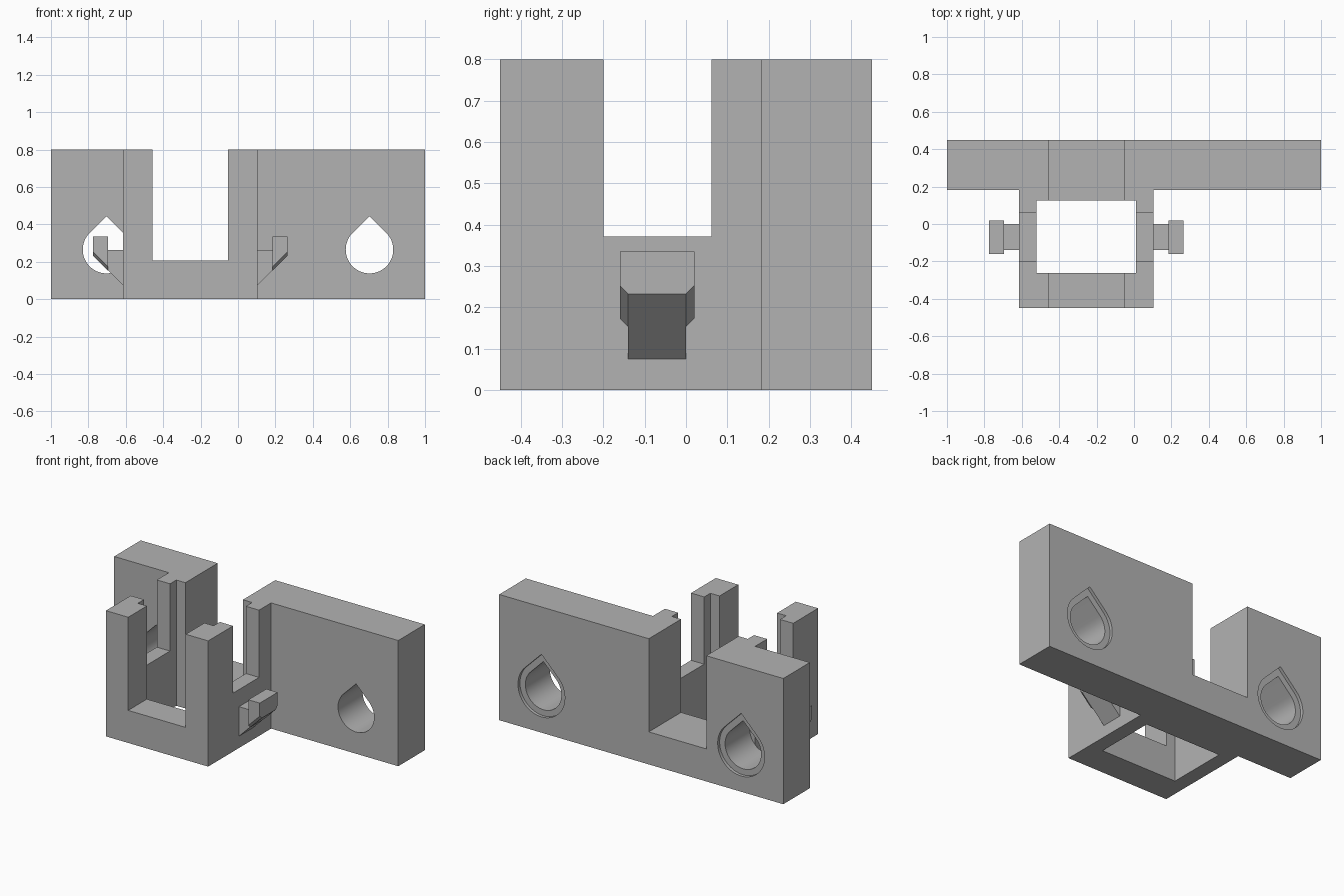
import bpy, bmesh, math

cube = bpy.data.objects.get("Cube")
if cube:
    bpy.data.objects.remove(cube, do_unlink=True)

GREY = (0.45, 0.45, 0.45, 1)
mat = bpy.data.materials.new("matte grey")
mat.use_nodes = True
mat.diffuse_color = GREY
mat.node_tree.nodes["Principled BSDF"].inputs["Base Color"].default_value = GREY


def loft(name, start, end):
    """Solid between two matching loops of 3D points."""
    bm = bmesh.new()
    a = [bm.verts.new(p) for p in start]
    b = [bm.verts.new(p) for p in end]
    bm.faces.new(a)
    bm.faces.new(b)
    for i in range(len(a)):
        j = (i + 1) % len(a)
        bm.faces.new((a[i], a[j], b[j], b[i]))
    bmesh.ops.recalc_face_normals(bm, faces=bm.faces)
    mesh = bpy.data.meshes.new(name)
    bm.to_mesh(mesh)
    bm.free()
    mesh.materials.append(mat)
    obj = bpy.data.objects.new(name, mesh)
    bpy.context.collection.objects.link(obj)
    return obj


def block(name, x, y, z):
    ring = [(x[0], y[0]), (x[1], y[0]), (x[1], y[1]), (x[0], y[1])]
    return loft(name, [(*p, z[0]) for p in ring], [(*p, z[1]) for p in ring])


def teardrop(name, cx, cz, r, y):
    """Round hole with a 45 degree pointed roof."""
    n = 48
    start, sweep = math.radians(135), math.radians(270)
    ring = [(cx + r * math.cos(start + sweep * i / n),
             cz + r * math.sin(start + sweep * i / n)) for i in range(n + 1)]
    ring.append((cx, cz + r * math.sqrt(2)))
    return loft(name, [(px, y[0], pz) for px, pz in ring],
                [(px, y[1], pz) for px, pz in ring])


def cut(target, cutter):
    cutter.hide_render = True
    mod = target.modifiers.new("cut", 'BOOLEAN')
    mod.operation = 'DIFFERENCE'
    mod.solver = 'EXACT'
    mod.object = cutter
    bpy.context.view_layer.objects.active = target
    bpy.ops.object.modifier_apply(modifier=mod.name)
    bpy.data.objects.remove(cutter, do_unlink=True)


# Main proportions
LEFT, RIGHT = 0.105, -0.615          # holder sides
MID = (LEFT + RIGHT) / 2
JOIN = 0.183                         # front of the mounting plate
SLOT_X, SLOT_Z = (-0.458, -0.053), (0.207, 1)

# Mounting plate with slot and two countersunk teardrop holes
plate = block("mounting_plate", (-1, 1), (JOIN, 0.45), (0, 0.8))
cut(plate, block("slot_cutter", SLOT_X, (-1, 1), SLOT_Z))
for cx in (-0.703, 0.703):
    cut(plate, teardrop("hole_cutter", cx, 0.265, 0.127, (0, 1)))
    cut(plate, teardrop("recess_cutter", cx, 0.265, 0.165, (0.43, 1)))

# Holder: open well with slots through all four walls
holder = block("holder", (RIGHT, LEFT), (-0.45, JOIN), (0, 0.8))
cut(holder, block("well_cutter", (-0.522, 0.012), (-0.262, 0.125), (-1, 1.5)))
cut(holder, block("slot_cutter", SLOT_X, (-1, 1), SLOT_Z))
cut(holder, block("side_slot_cutter", (-2, 2), (-0.2, 0.062), (0.372, 1)))

# Hooks on both sides: a stem and a wider head, sloped underneath
HOOK_Y, STEM_W, HEAD_W = -0.07, 0.07, 0.09
for side, sign in (("left", 1), ("right", -1)):
    def hx(d):
        return MID + sign * (LEFT - MID + d)

    stem = [(0, 0.075), (0.08, 0.155), (0.08, 0.263), (0, 0.263)]
    loft(side + "_hook_stem",
         [(hx(d), HOOK_Y - STEM_W, z) for d, z in stem],
         [(hx(d), HOOK_Y + STEM_W, z) for d, z in stem])

    def head_ring(d):
        low = 0.073 + d
        ring = [(-STEM_W, low), (STEM_W, low), (HEAD_W, low + 0.02),
                (HEAD_W, 0.336), (-HEAD_W, 0.336), (-HEAD_W, low + 0.02)]
        return [(hx(d), HOOK_Y + y, z) for y, z in ring]

    loft(side + "_hook_head", head_ring(0.08), head_ring(0.16))

# Smooth hole walls, keep edges sharp
bpy.ops.object.select_all(action='DESELECT')
plate.select_set(True)
bpy.context.view_layer.objects.active = plate
bpy.ops.object.shade_smooth_by_angle(angle=math.radians(30))
